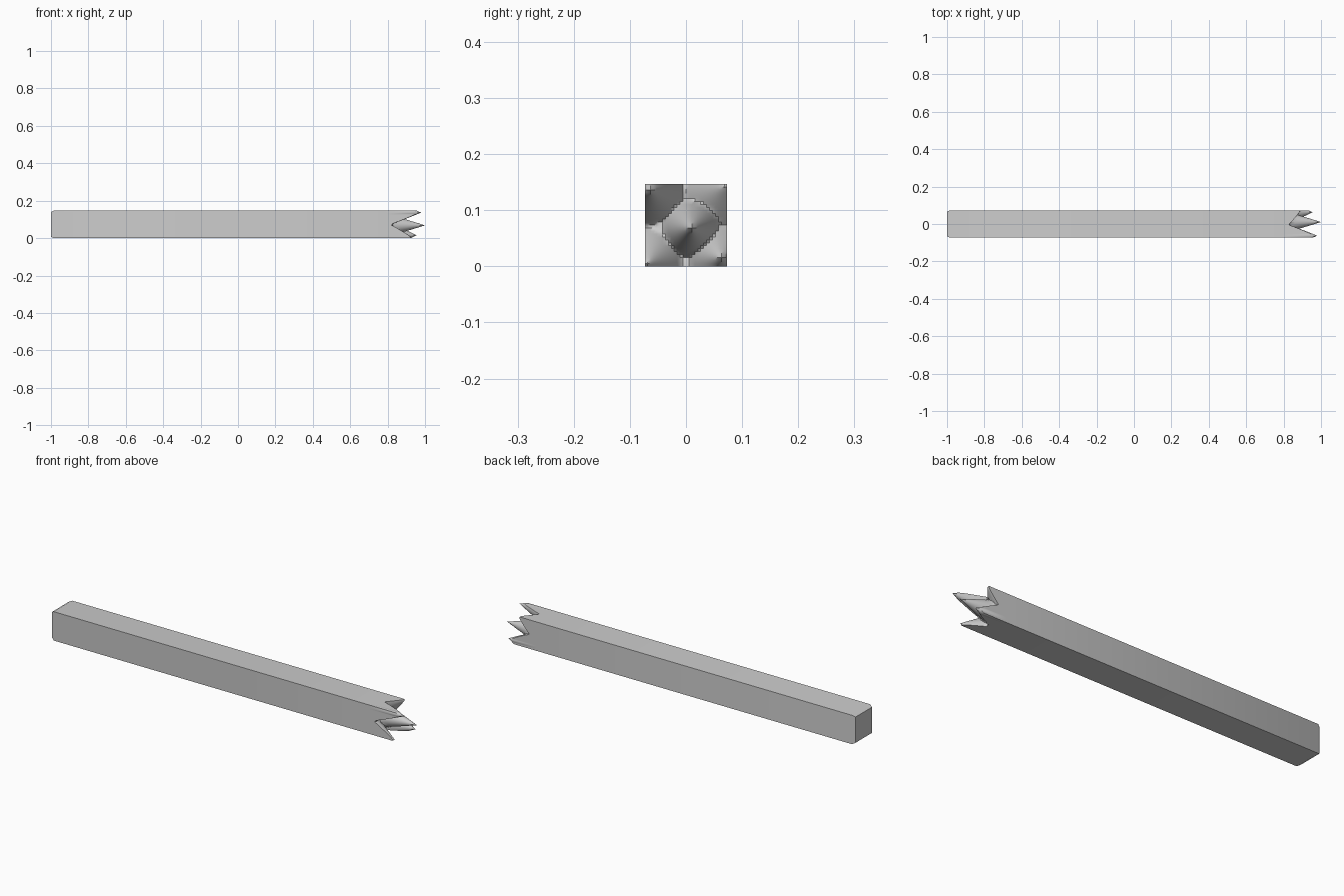
import bpy, bmesh, math

if "Cube" in bpy.data.objects:
    bpy.data.objects.remove(bpy.data.objects["Cube"])

HALF = 0.0735          # half thickness of the square beam
N = 28                 # grid cells across the broken end
BASE = 0.825           # depth of the break between splinters

# splinters: tip x, y, z and radius at the root
SPIKES = [
    (0.98, -0.063, 0.138, 0.060),
    (1.00, 0.010, 0.068, 0.052),
    (0.89, 0.068, 0.143, 0.075),
    (0.93, -0.070, 0.005, 0.062),
    (0.955, 0.063, 0.016, 0.060),
]


def snap(v):
    return round(v / (2 * HALF) * N) / N * 2 * HALF


def break_x(y, z):
    """Height of the splintered end above a point of the cross-section."""
    h = BASE + 0.008 * math.sin(70 * y + 1) * math.cos(60 * z)
    for tx, ty, tz, r in SPIKES:
        d = math.hypot(y - snap(ty + HALF) + HALF, z - snap(tz)) / r
        if d < 1:
            h = max(h, BASE + (tx - BASE) * (1 - d) ** 0.95)
    return h


bm = bmesh.new()
step = 2 * HALF / N

# splintered end as a height field
grid = {}
for i in range(N + 1):
    for j in range(N + 1):
        y, z = -HALF + i * step, j * step
        grid[i, j] = bm.verts.new((break_x(y, z), y, z))
for i in range(N):
    for j in range(N):
        bm.faces.new((grid[i, j], grid[i + 1, j], grid[i + 1, j + 1], grid[i, j + 1]))

# outline of the section, counter-clockwise seen from the right
loop = [(i, 0) for i in range(N)] + [(N, j) for j in range(N)]
loop += [(i, N) for i in range(N, 0, -1)] + [(0, j) for j in range(N, 0, -1)]


def ring(x, inset):
    k = 1 - inset / HALF
    return [bm.verts.new((x, (-HALF + i * step) * k, HALF + (j * step - HALF) * k))
            for i, j in loop]


# long beam walls and the slightly chamfered left end
rings = [[grid[p] for p in loop], ring(0.79, 0), ring(-0.985, 0), ring(-1.0, 0.008)]
for a, b in zip(rings, rings[1:]):
    for k in range(len(loop)):
        m = (k + 1) % len(loop)
        bm.faces.new((a[k], b[k], b[m], a[m]))
bm.faces.new(rings[-1])

bmesh.ops.recalc_face_normals(bm, faces=bm.faces)
mesh = bpy.data.meshes.new("broken_beam")
bm.to_mesh(mesh)
bm.free()
beam = bpy.data.objects.new("broken_beam", mesh)
bpy.context.collection.objects.link(beam)
bpy.context.view_layer.objects.active = beam
beam.select_set(True)
bpy.ops.object.shade_smooth_by_angle(angle=math.radians(35))
